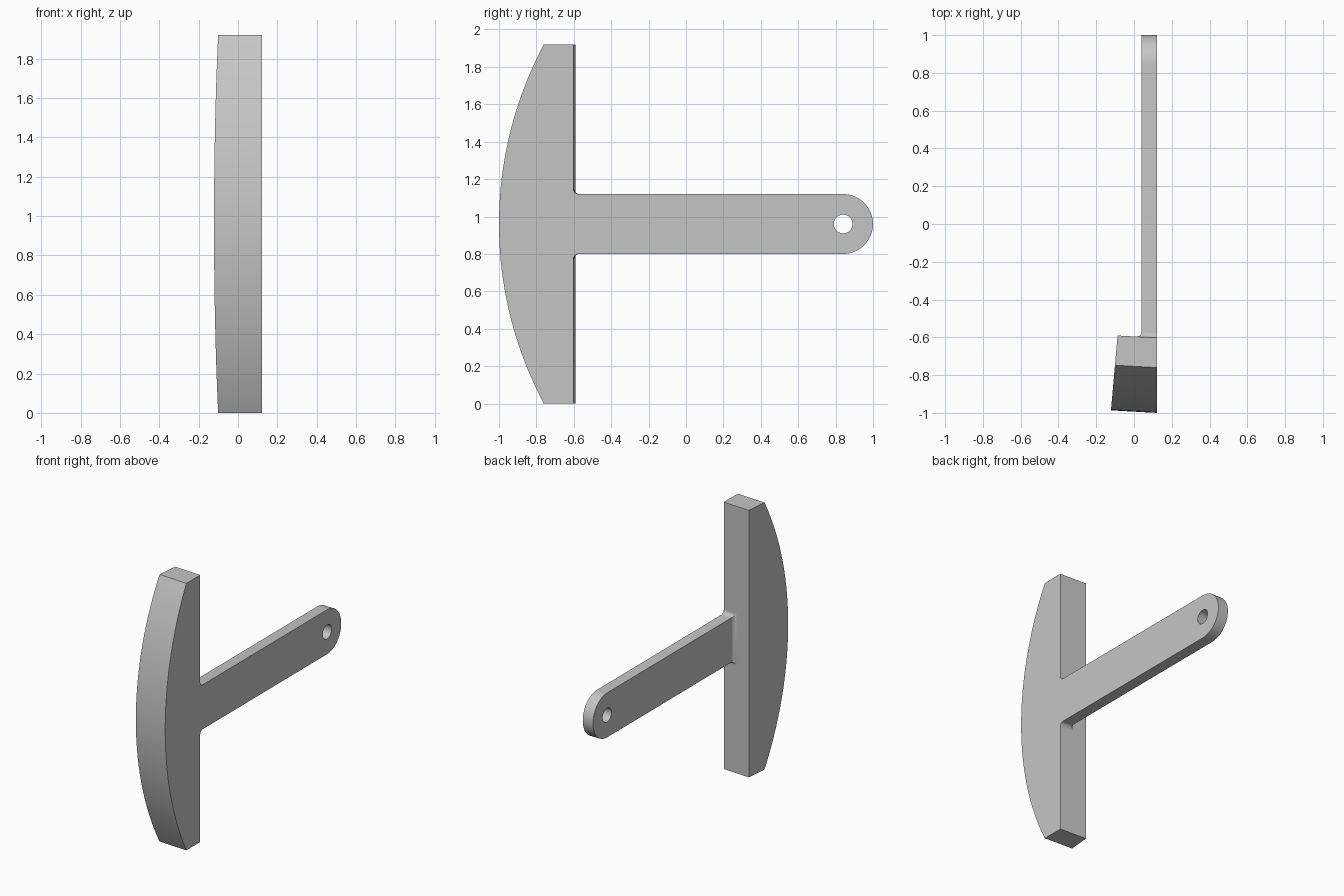
import bpy, bmesh, math

old = bpy.data.objects.get("Cube")
if old:
    bpy.data.objects.remove(old, do_unlink=True)

grey = bpy.data.materials.new("plain grey")
grey.use_nodes = True
COLOUR = (0.56, 0.56, 0.56, 1)
grey.diffuse_color = COLOUR
grey.node_tree.nodes["Principled BSDF"].inputs["Base Color"].default_value = COLOUR

FLUSH = 0.121     # x of the flat side shared by head and arm
INNER = 0.04      # x of the arm's other side
BACK = -0.602     # y of the head's back at the flat side
SLOPE = 0.055     # draft of the head's front and back
TAPER = 0.088     # draft of the head's left-hand face
MID, HALF = 0.96, 0.16
FILLET = 0.027


def drafted(x, y):
    return y + SLOPE * (FLUSH - x)


def finish(bm, name):
    bmesh.ops.remove_doubles(bm, verts=bm.verts, dist=1e-5)
    bmesh.ops.recalc_face_normals(bm, faces=bm.faces)
    mesh = bpy.data.meshes.new(name)
    bm.to_mesh(mesh)
    bm.free()
    mesh.materials.append(grey)
    ob = bpy.data.objects.new(name, mesh)
    bpy.context.collection.objects.link(ob)
    return ob


def activate(ob):
    bpy.ops.object.select_all(action='DESELECT')
    ob.select_set(True)
    bpy.context.view_layer.objects.active = ob


def bridge(bm, a, b):
    for i in range(len(a)):
        j = (i + 1) % len(a)
        bm.faces.new((a[i], a[j], b[j], b[i]))


# Head: bowed front edge, straight back, drafted sides
radius = 2.04
spread = math.asin(MID / radius)
steps = 40
profile = [(BACK, 0), (BACK, 2 * MID)]
for i in range(steps + 1):
    a = spread * (1 - 2 * i / steps)
    profile.append((radius - 1 - radius * math.cos(a), MID + radius * math.sin(a)))
bm = bmesh.new()
right, left = [], []
for y, z in profile:
    right.append(bm.verts.new((FLUSH, y, z)))
    x = (-0.087 + TAPER * (y + 0.59 + SLOPE * FLUSH)) / (1 + TAPER * SLOPE)
    left.append(bm.verts.new((x, drafted(x, y), z)))
bridge(bm, right, left)
bm.faces.new(right)
bm.faces.new(left)
head = finish(bm, "head")

# Arm: fillet at the root, straight bar, half-round tip
bm = bmesh.new()
rings = []


def ring(y, half, flare=0, root=False):
    x = INNER - flare
    h = half + flare
    pts = [(FLUSH, MID - h), (x, MID - h), (x, MID + h), (FLUSH, MID + h)]
    rings.append([bm.verts.new((px, drafted(px, y) if root else y, pz)) for px, pz in pts])


for i in range(9):
    a = math.pi / 2 * i / 8
    ring(BACK + FILLET * (1 - math.cos(a)), HALF, FILLET * (1 - math.sin(a)), True)
centre = 1 - HALF
for i in range(25):
    a = math.pi / 2 * i / 24
    ring(centre + HALF * math.sin(a), HALF * math.cos(a))
for a, b in zip(rings, rings[1:]):
    bridge(bm, a, b)
bm.faces.new(rings[0])
arm = finish(bm, "arm")

# Hanging hole through the arm tip
bpy.ops.mesh.primitive_cylinder_add(vertices=40, radius=0.05, depth=0.4,
                                    location=(0.08, centre, MID),
                                    rotation=(0, math.pi / 2, 0))
cutter = bpy.context.object
cutter.name = "hole_cutter"
cutter.hide_render = True
cutter.data.materials.append(grey)
cut = arm.modifiers.new("hole", 'BOOLEAN')
cut.operation = 'DIFFERENCE'
cut.solver = 'EXACT'
cut.object = cutter
activate(arm)
bpy.ops.object.modifier_apply(modifier=cut.name)
bpy.data.objects.remove(cutter, do_unlink=True)

for ob in (head, arm):
    activate(ob)
    bpy.ops.object.shade_smooth_by_angle(angle=math.radians(30))
